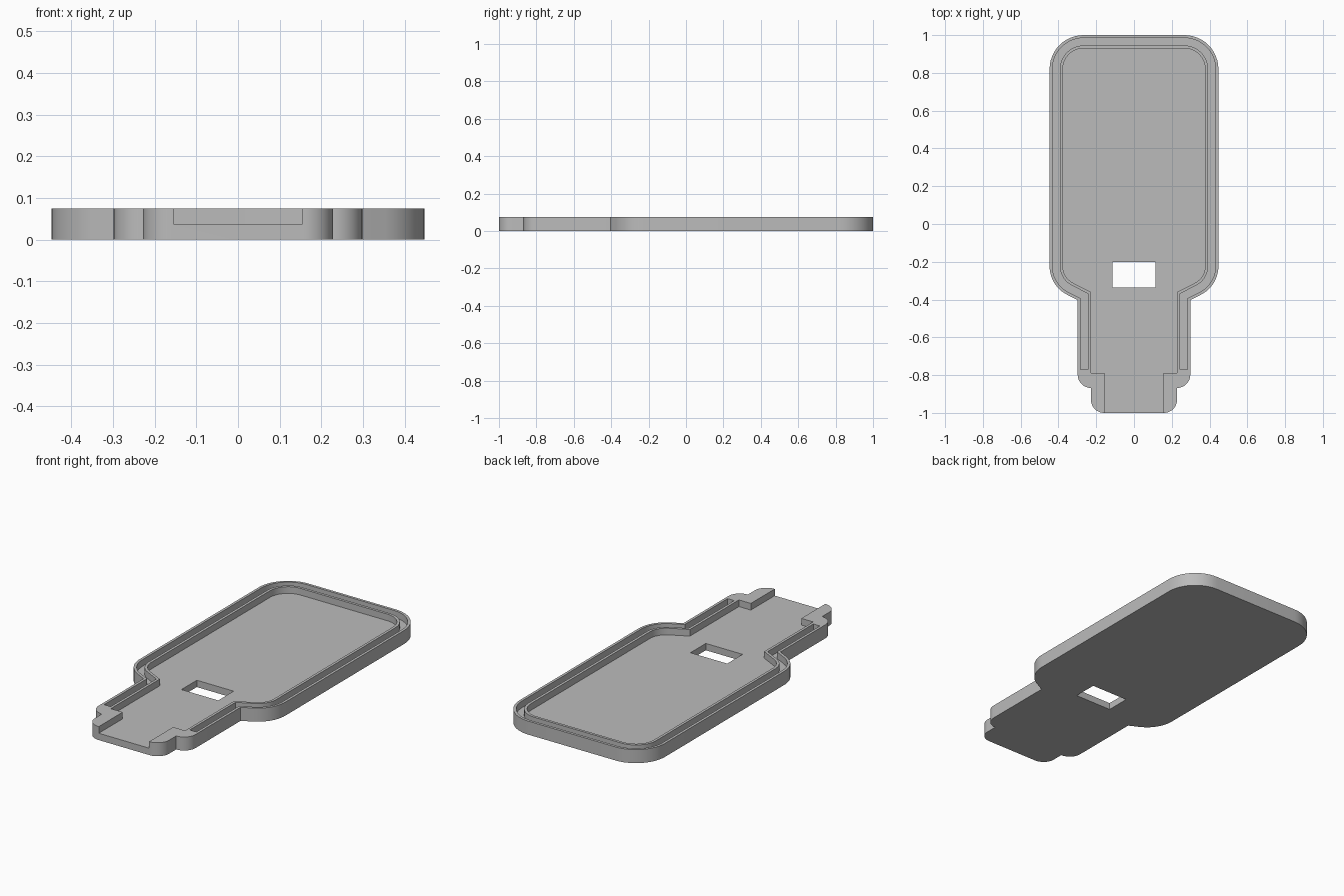
import bpy, bmesh, math
from mathutils import Vector

HEIGHT, FLOOR = 0.075, 0.038
SLOPE = math.radians(27)

if "Cube" in bpy.data.objects:
    bpy.data.objects.remove(bpy.data.objects["Cube"])

grey = bpy.data.materials.new("plain grey")
grey.use_nodes = True
grey.diffuse_color = (0.5, 0.5, 0.5, 1)
grey.node_tree.nodes["Principled BSDF"].inputs["Base Color"].default_value = (0.5, 0.5, 0.5, 1)


def mirrored(half):
    """Close a right-hand path of (x, y, radius) with its mirror image."""
    return half + [(-x, y, r) for x, y, r in reversed(half)]


def shell(inset, end):
    """Right half of the case outline, moved inwards, starting at y = end."""
    kink = -0.403 + inset * (1 / math.cos(SLOPE) - math.tan(SLOPE))
    corner = kink + 0.149 * math.tan(SLOPE)
    return [(0.298 - inset, end, 0), (0.298 - inset, kink, 0),
            (0.447 - inset, corner, 0.17 - inset),
            (0.447 - inset, 1 - inset, 0.18 - inset)]


def rounded(path, steps=12):
    """Replace each corner that has a radius by an arc."""
    out = []
    for i, (x, y, r) in enumerate(path):
        p = Vector((x, y))
        if r <= 0:
            out.append(p)
            continue
        a = (Vector(path[i - 1][:2]) - p).normalized()
        b = (Vector(path[(i + 1) % len(path)][:2]) - p).normalized()
        half = a.angle(b) / 2
        centre = p + (a + b).normalized() * r / math.sin(half)
        start = p + a * r / math.tan(half) - centre
        end = p + b * r / math.tan(half) - centre
        turn = start.angle(end)
        for k in range(steps + 1):
            t = k / steps
            out.append(centre + (start * math.sin((1 - t) * turn)
                                 + end * math.sin(t * turn)) / math.sin(turn))
    return out


def prism(name, points, z0, z1):
    """Extrude a flat outline between two heights."""
    bm = bmesh.new()
    face = bm.faces.new([bm.verts.new((p.x, p.y, z0)) for p in points])
    top = bmesh.ops.extrude_face_region(bm, geom=[face])["geom"]
    bmesh.ops.translate(bm, vec=(0, 0, z1 - z0),
                        verts=[v for v in top if isinstance(v, bmesh.types.BMVert)])
    bmesh.ops.recalc_face_normals(bm, faces=bm.faces)
    mesh = bpy.data.meshes.new(name)
    bm.to_mesh(mesh)
    bm.free()
    mesh.materials.append(grey)
    obj = bpy.data.objects.new(name, mesh)
    bpy.context.collection.objects.link(obj)
    return obj


# Solid case half: wide body, neck and stepped rounded tip
tip = [(0.228, -1, 0.07), (0.228, -0.868, 0), (0.298, -0.868, 0.07)]
case = prism("case_half", rounded(mirrored(tip + shell(0, -0.79)[1:])), 0, HEIGHT)

# Pocket that runs out through the tip
notch = [(0.155, -1.1, 0), (0.155, -0.79, 0)]
pocket = rounded(mirrored(notch + shell(0.07, -0.79)))

# Narrow groove along the rim, open at the neck end
groove = rounded(mirrored(shell(0.015, -0.77))) + rounded(mirrored(shell(0.055, -0.77)))[::-1]

# Rectangular window through the floor
window = rounded(mirrored([(0.113, -0.335, 0), (0.113, -0.2, 0)]))

cutters = [prism("pocket_cutter", pocket, FLOOR, 0.2),
           prism("groove_cutter", groove, FLOOR, 0.2),
           prism("window_cutter", window, -0.1, 0.2)]
bpy.context.view_layer.objects.active = case
for cutter in cutters:
    cutter.hide_render = True
    mod = case.modifiers.new(cutter.name, "BOOLEAN")
    mod.operation, mod.solver, mod.object = "DIFFERENCE", "EXACT", cutter
    bpy.ops.object.modifier_apply(modifier=mod.name)
    bpy.data.objects.remove(cutter)

# Smooth arcs, sharp edges
bpy.ops.object.select_all(action="DESELECT")
case.select_set(True)
bpy.ops.object.shade_smooth_by_angle(angle=math.radians(25))
